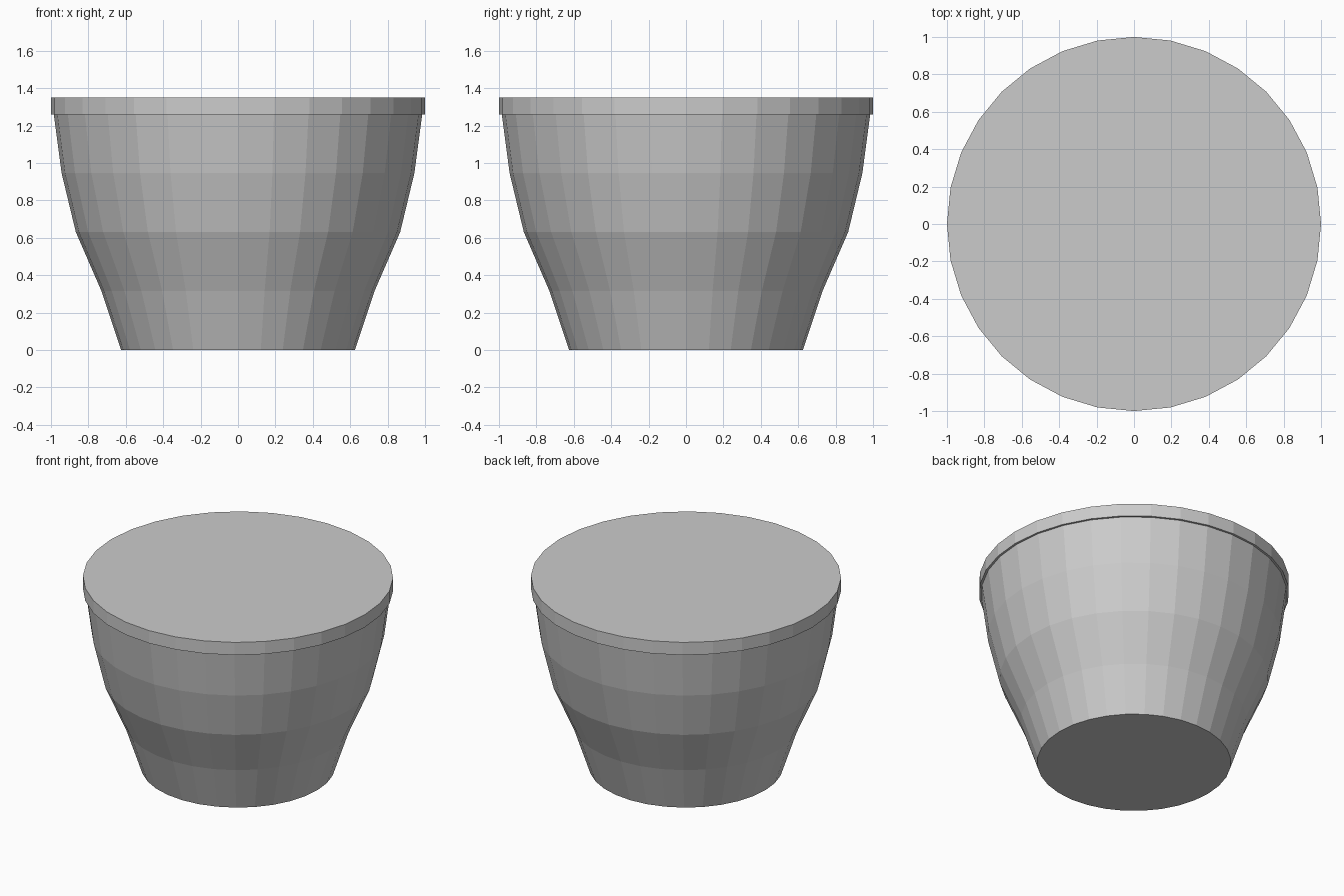
import bpy
import bmesh
from math import cos, sin, tau

SIDES = 32

if "Cube" in bpy.data.objects:
    bpy.data.objects.remove(bpy.data.objects["Cube"], do_unlink=True)

grey = bpy.data.materials.new("light_grey")
grey.use_nodes = True
colour = (0.6, 0.6, 0.6, 1)
grey.diffuse_color = colour
grey.node_tree.nodes["Principled BSDF"].inputs["Base Color"].default_value = colour


def lathe(name, profile):
    """Closed, flat-shaded solid of revolution from (radius, height) pairs."""
    bm = bmesh.new()
    rings = [[bm.verts.new((r * cos(tau * i / SIDES), r * sin(tau * i / SIDES), z))
              for i in range(SIDES)] for r, z in profile]
    for low, high in zip(rings, rings[1:]):
        for i in range(SIDES):
            j = (i + 1) % SIDES
            bm.faces.new((low[i], low[j], high[j], high[i]))
    bm.faces.new(rings[0][::-1])
    bm.faces.new(rings[-1])
    mesh = bpy.data.meshes.new(name)
    bm.to_mesh(mesh)
    bm.free()
    mesh.materials.append(grey)
    obj = bpy.data.objects.new(name, mesh)
    bpy.context.collection.objects.link(obj)
    return obj


# Tapered bowl-shaped body
lathe("tub_body", [(0.625, 0), (0.73, 0.315), (0.867, 0.63), (0.943, 0.945), (0.985, 1.26)])

# Flat lid overhanging the rim
lathe("tub_lid", [(1, 1.26), (1, 1.35)])
